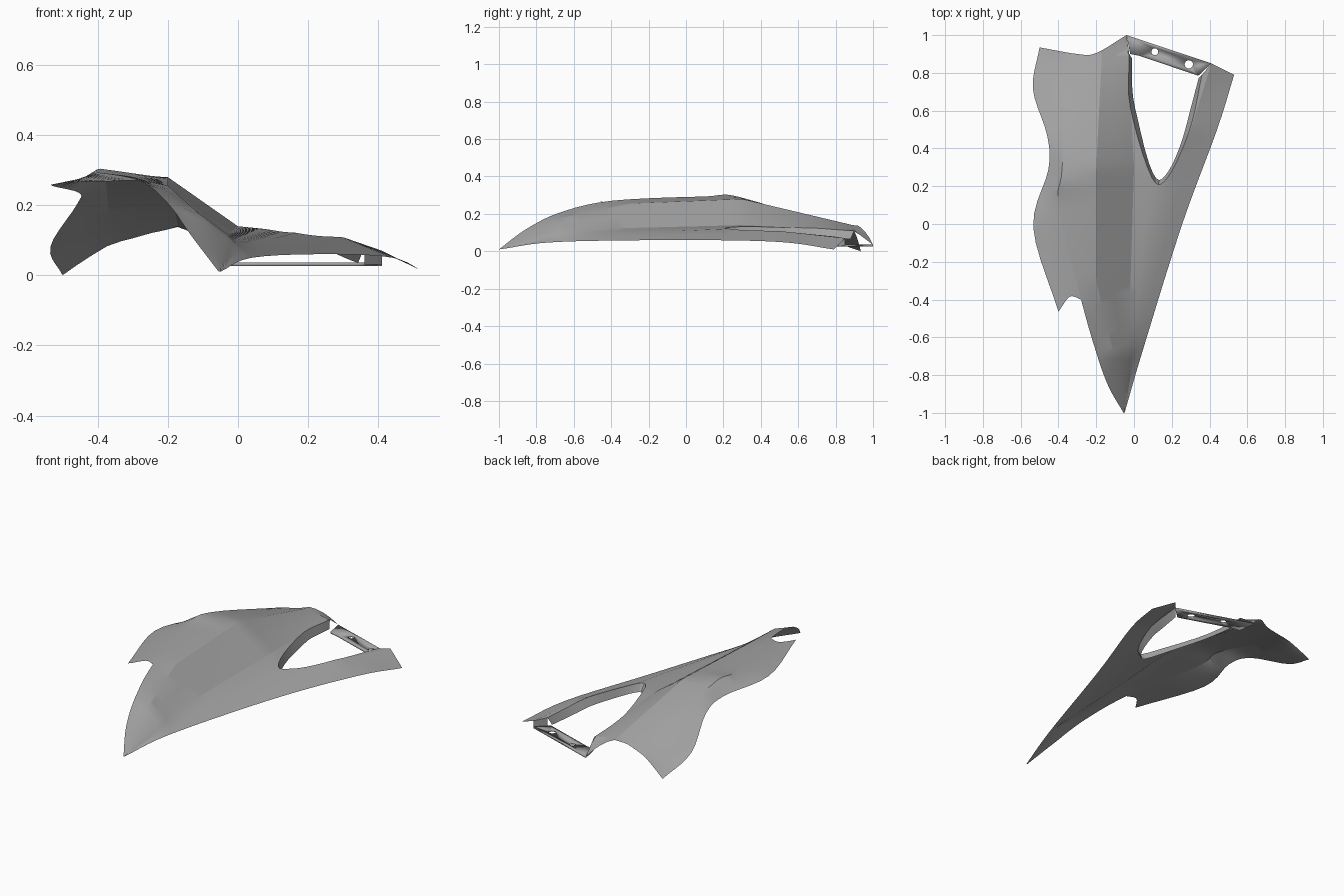
import bpy, math
from mathutils import Vector
from mathutils.geometry import delaunay_2d_cdt

if "Cube" in bpy.data.objects:
    bpy.data.objects.remove(bpy.data.objects["Cube"])

grey = bpy.data.materials.new("grey_plastic")
grey.diffuse_color = (0.37, 0.37, 0.37, 1)
grey.use_nodes = True
grey.node_tree.nodes["Principled BSDF"].inputs["Base Color"].default_value = grey.diffuse_color


def smooth(pts, n=5):
    """Catmull-Rom curve through the points."""
    p = [Vector(q) for q in pts]
    ext = [2 * p[0] - p[1]] + p + [2 * p[-1] - p[-2]]
    out = []
    for a, b, c, d in zip(ext, ext[1:], ext[2:], ext[3:]):
        for i in range(n):
            t = i / n
            out.append(0.5 * (2 * b + (c - a) * t + (2 * a - 5 * b + 4 * c - d) * t * t
                              + (3 * b - a - 3 * c + d) * t ** 3))
    return out + [p[-1]]


def straight(pts):
    return [Vector(q) for q in pts]


# Lengthwise rails of the shell, front to back
left_edge = smooth([(-.4, -.465, .268), (-.533, -.02, .258), (-.453, .29, .235),
                    (-.46, .47, .2), (-.535, .715, .08), (-.5, .935, 0)])
crown = smooth([(-.055, -1, .01), (-.135, -.86, .115), (-.2, -.68, .205), (-.28, -.4, .27),
                (-.4, .1, .293), (-.38, .3, .287), (-.36, .9, .09)])
ridge = straight([(-.054, -1, .01), (-.11, -.68, .175), (-.2, -.3, .255),
                  (-.2, .3, .28), (-.17, .9, .138)])
valley = straight([(-.053, -1, .01), (-.03, -.68, .115), (0, .3, .14),
                   (-.03, .9, .11), (-.04, 1, .035)])
shoulder = straight([(-.052, -1, .01), (.005, -.68, .08), (.17, .25, .122),
                     (.3, .5, .108), (.41, .85, .07)])
right_edge = smooth([(-.05, -1, .01), (.04, -.69, .05), (.252, -.01, .06),
                     (.44, .5, .05), (.53, .79, .01)])
rails = [left_edge, crown, ridge, valley, shoulder, right_edge]


def rail_at(rail, y):
    y = max(rail[0].y, min(rail[-1].y, y))
    for a, b in zip(rail, rail[1:]):
        if y <= b.y:
            return a.lerp(b, (y - a.y) / (b.y - a.y))
    return rail[-1]


def height(x, y):
    pts = [rail_at(r, y) for r in rails]
    if x <= pts[0].x:
        return pts[0].z
    for a, b in zip(pts, pts[1:]):
        if x <= b.x:
            return a.z + (b.z - a.z) * (x - a.x) / max(b.x - a.x, 1e-6)
    return pts[-1].z


def inside(x, y, loops):
    hit = False
    for lp in loops:
        for a, b in zip(lp, lp[1:] + lp[:1]):
            if (a[1] > y) != (b[1] > y) and x < a[0] + (b[0] - a[0]) * (y - a[1]) / (b[1] - a[1]):
                hit = not hit
    return hit


def finish(name, verts, faces, thickness=0):
    me = bpy.data.meshes.new(name)
    me.from_pydata(verts, [], faces)
    me.materials.append(grey)
    ob = bpy.data.objects.new(name, me)
    bpy.context.collection.objects.link(ob)
    if thickness:
        ob.modifiers.new("thickness", 'SOLIDIFY').thickness = thickness
    bpy.ops.object.select_all(action='DESELECT')
    ob.select_set(True)
    bpy.context.view_layer.objects.active = ob
    bpy.ops.object.shade_smooth_by_angle(angle=math.radians(15))


def sheet(name, loops, extra, zfunc, thickness=0):
    """Triangulated panel bounded by loops, lifted by a height rule."""
    verts, edges = [], []
    for lp in loops:
        s, k = len(verts), len(lp)
        verts += [Vector((p[0], p[1])) for p in lp]
        edges += [(s + i, s + (i + 1) % k) for i in range(k)]
    verts += [Vector(p) for p in extra if inside(p[0], p[1], loops)]
    res = delaunay_2d_cdt(verts, edges, [], 0, 1e-5)
    vs, keep = res[0], []
    for f in res[2]:
        c = sum((vs[i] for i in f), Vector((0, 0))) / len(f)
        if inside(c.x, c.y, loops):
            keep.append(tuple(f))
    finish(name, [(v.x, v.y, zfunc(v.x, v.y)) for v in vs], keep, thickness)


# Plan outline of the shell: tail, left side, notch, nose, right side, window
tail = smooth([(-.04, 1), (-.2, .905), (-.3, .9), (-.5, .935)])
notch = smooth([(-.4, -.465), (-.34, -.385), (-.28, -.4)])
nose = [p for p in reversed(crown) if p.y < -.39]
window = smooth([(.36, .79), (.295, .5), (.18, .25), (.095, .245), (-.02, .62), (-.025, .9)])
outline = []
for part in (tail, left_edge[::-1], notch, nose, right_edge, [Vector((.41, .85))], window):
    for p in part:
        q = Vector((p[0], p[1]))
        if not outline or (q - outline[-1]).length > 1e-4:
            outline.append(q)

# Points along the rails and between them keep the creases crisp
fill = []
for j in range(1, 56):
    y = -1 + j / 28
    row = [rail_at(r, y).x for r in rails]
    for a, b in zip(row, row[1:]):
        fill += [(a, y), ((a + b) / 2, y)]
sheet("fairing_shell", [outline], fill, height)

# Folded flange around the window, leaning in to its middle
n = len(window)
middle = Vector((.17, .6))
verts = [(p.x, p.y, height(p.x, p.y)) for p in window]
for p in window:
    q = p + (middle - p).normalized() * .025
    verts.append((q.x, q.y, max(.035, height(p.x, p.y) - .045)))
finish("window_flange", verts, [(i, i + 1, n + i + 1, n + i) for i in range(n - 1)])


# Rear mounting bar with two round holes
def circle(cx, cy, r, k=20):
    return [(cx + r * math.cos(math.tau * i / k), cy + r * math.sin(math.tau * i / k))
            for i in range(k)]


bar = [(-.04, 1), (-.02, .9), (.03, .89), (.34, .785), (.41, .85)]
sheet("rear_mounting_bar", [bar, circle(.11, .912, .018), circle(.29, .845, .022)], [],
      lambda x, y: .036, .01)

# End wall joining the right strip to the bar
ends = [(.41, .85), (.36, .79)]
wall = [(x, y, height(x, y)) for x, y in ends] + [(x, y, .03) for x, y in ends[::-1]]
finish("strip_end_wall", wall, [(0, 1, 2, 3)])
